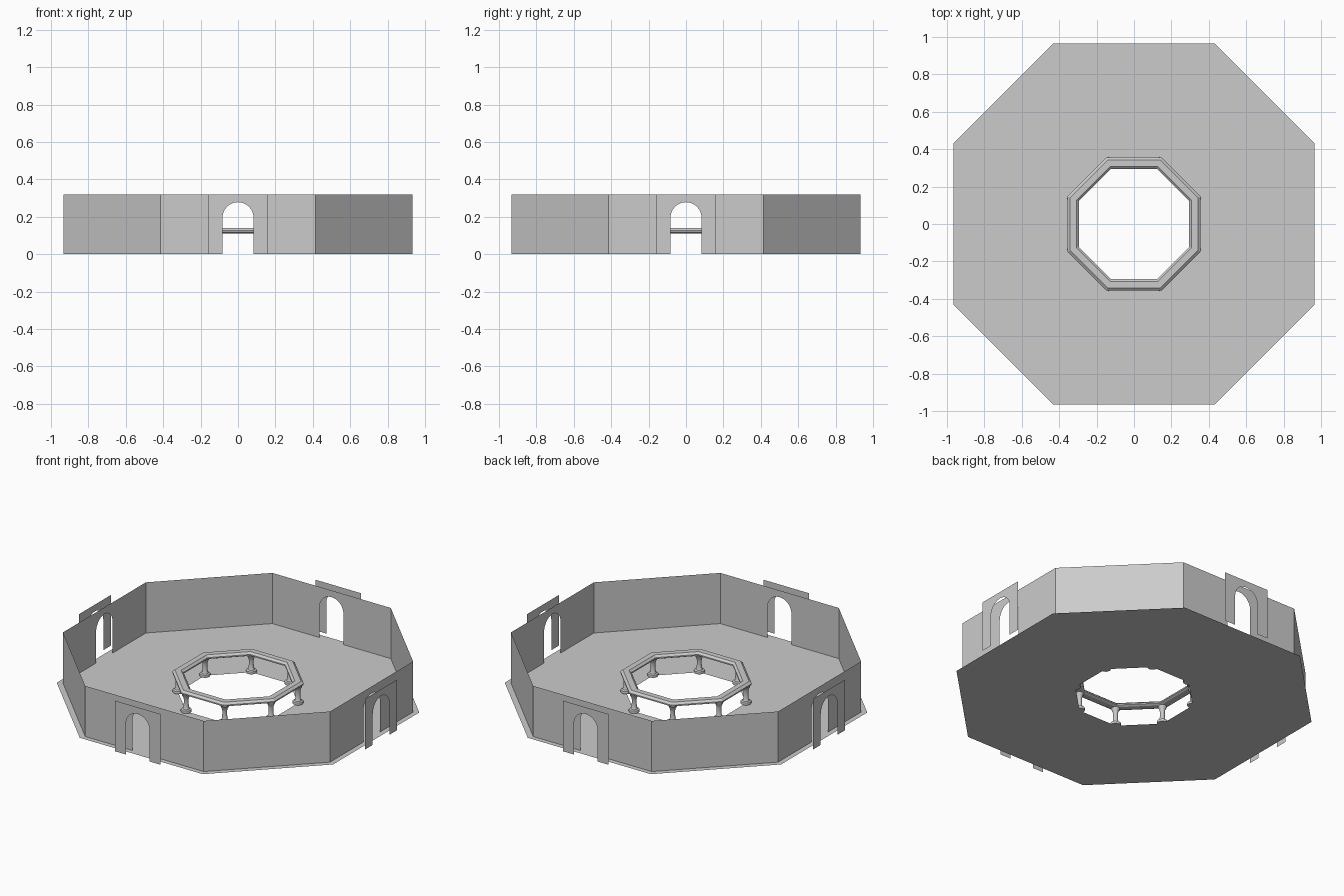
import bpy, bmesh
from math import pi, sin, cos, tan, radians
from mathutils import Matrix

if "Cube" in bpy.data.objects:
    bpy.data.objects.remove(bpy.data.objects["Cube"])

WALL_H = 0.32
DOOR_R, SPRING = 0.083, 0.195
RAIL_APOTHEM = 0.325


def make(name, bm, smooth=False):
    bmesh.ops.remove_doubles(bm, verts=bm.verts, dist=1e-5)
    mesh = bpy.data.meshes.new(name)
    bm.to_mesh(mesh)
    bm.free()
    obj = bpy.data.objects.new(name, mesh)
    bpy.context.collection.objects.link(obj)
    if smooth:
        bpy.context.view_layer.objects.active = obj
        obj.select_set(True)
        bpy.ops.object.shade_smooth_by_angle(angle=radians(35))
        obj.select_set(False)
    return obj


def face(bm, points):
    return bm.faces.new([bm.verts.new(p) for p in points])


def octagon(a, b):
    """Corners of a square of half size a, with corners cut to half side b."""
    return [(b, -a), (a, -b), (a, b), (b, a), (-b, a), (-a, b), (-a, -b), (-b, -a)]


def regular(a):
    return octagon(a, a * tan(pi / 8))


def arch_panel(bm, half, dist, turn):
    """Flat panel facing outward with a round-headed doorway."""
    arc = [(DOOR_R * cos(pi * i / 16), SPRING + DOOR_R * sin(pi * i / 16)) for i in range(17)]
    outline = [(half, 0), (half, WALL_H), (-half, WALL_H), (-half, 0), (-DOOR_R, 0)]
    outline += arc[::-1] + [(DOOR_R, 0)]
    f = face(bm, [(x, -dist, z) for x, z in outline])
    bmesh.ops.rotate(bm, verts=f.verts, cent=(0, 0, 0), matrix=Matrix.Rotation(turn, 3, 'Z'))


# Floor with octagonal opening
bm = bmesh.new()
outer, inner = octagon(0.966, 0.43), regular(RAIL_APOTHEM)
for i in range(8):
    j = (i + 1) % 8
    face(bm, [(*p, 0) for p in (outer[i], outer[j], inner[j], inner[i])])
make("floor", bm)

# Walls: four with doorways, four plain diagonals
bm = bmesh.new()
corners = octagon(0.934, 0.414)
for k in range(4):
    arch_panel(bm, 0.414, 0.934, k * pi / 2)
    p, q = corners[2 * k], corners[2 * k + 1]
    face(bm, [(*p, 0), (*q, 0), (*q, WALL_H), (*p, WALL_H)])
make("walls", bm)

# Door surrounds standing just outside the walls
for k, side in enumerate(("front", "right", "back", "left")):
    bm = bmesh.new()
    arch_panel(bm, 0.158, 1.0, k * pi / 2)
    make(side + "_door_surround", bm)

# Balustrade rail: profile (apothem, height) swept round the octagon
profile = [(0.308, 0.112), (0.342, 0.112), (0.356, 0.119), (0.356, 0.127),
           (0.342, 0.139), (0.308, 0.139), (0.295, 0.127), (0.295, 0.119)]
bm = bmesh.new()
rings = [[(x, y, z) for x, y in regular(a)] for a, z in profile]
for r, s in zip(rings, rings[1:] + rings[:1]):
    for i in range(8):
        j = (i + 1) % 8
        face(bm, [r[i], r[j], s[j], s[i]])
make("balustrade_rail", bm)

# Turned posts at the rail corners
post = [(0, 0), (0.030, 0), (0.032, 0.008), (0.030, 0.016), (0.020, 0.020),
        (0.016, 0.030), (0.014, 0.055), (0.014, 0.078), (0.017, 0.092),
        (0.023, 0.104), (0.026, 0.113)]
for n, (x, y) in enumerate(regular(RAIL_APOTHEM)):
    bm = bmesh.new()
    vs = [bm.verts.new((r, 0, z)) for r, z in post]
    es = [bm.edges.new(e) for e in zip(vs, vs[1:])]
    bmesh.ops.spin(bm, geom=vs + es, cent=(0, 0, 0), axis=(0, 0, 1), angle=2 * pi, steps=16)
    bmesh.ops.remove_doubles(bm, verts=bm.verts, dist=1e-5)
    bmesh.ops.recalc_face_normals(bm, faces=bm.faces)
    make(f"post_{n + 1}", bm, True).location = (x, y, 0)
